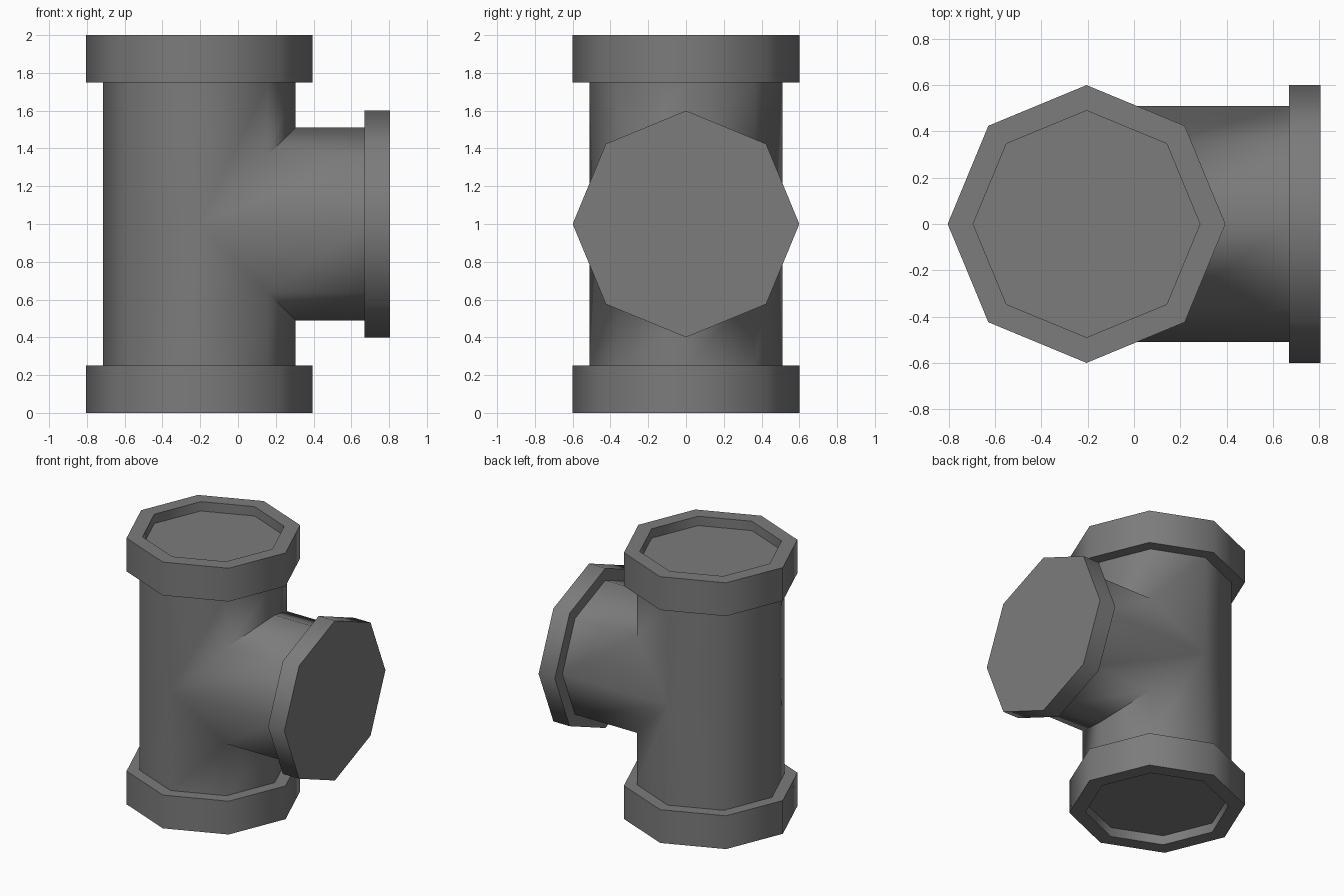
import bpy, bmesh, math

if "Cube" in bpy.data.objects:
    bpy.data.objects.remove(bpy.data.objects["Cube"])

CX, ZC = -0.205, 1.0      # axis of upright pipe, height of branch
R_PIPE, R_COLLAR, R_RECESS = 0.51, 0.6, 0.49
SIDES = 8

grey = bpy.data.materials.new("dark grey")
grey.diffuse_color = (0.2, 0.2, 0.2, 1)
grey.use_nodes = True
grey.node_tree.nodes["Principled BSDF"].inputs["Base Color"].default_value = grey.diffuse_color


def octagon(r):
    return [(r * math.cos(2 * math.pi * i / SIDES), r * math.sin(2 * math.pi * i / SIDES))
            for i in range(SIDES)]


def upright(r, z):
    return [(CX + a, b, z) for a, b in octagon(r)]


def sideways(r, x):
    return [(x, b, ZC + a) for a, b in octagon(r)]


def loft(bm, rings, cap_start=False, cap_end=False, skip=None):
    vs = [[bm.verts.new(p) for p in ring] for ring in rings]
    for k in range(len(vs) - 1):
        if k == skip:
            continue
        for i in range(SIDES):
            j = (i + 1) % SIDES
            bm.faces.new((vs[k][i], vs[k][j], vs[k + 1][j], vs[k + 1][i]))
    if cap_start:
        bm.faces.new(vs[0])
    if cap_end:
        bm.faces.new(vs[-1])


def finish(bm, name, angle=60):
    bmesh.ops.remove_doubles(bm, verts=bm.verts[:], dist=0.0005)
    bmesh.ops.recalc_face_normals(bm, faces=bm.faces[:])
    me = bpy.data.meshes.new(name)
    bm.to_mesh(me)
    bm.free()
    me.materials.append(grey)
    me.shade_smooth()
    me.set_sharp_from_angle(angle=math.radians(angle))
    ob = bpy.data.objects.new(name, me)
    bpy.context.collection.objects.link(ob)
    return ob


# Upright pipe with a mitred opening, and the branch that starts at the mitre
bm = bmesh.new()
ring = octagon(R_PIPE)
low = [(CX + a, b, ZC - max(a, 0)) for a, b in ring]
high = [(CX + a, b, ZC + max(a, 0)) for a, b in ring]
loft(bm, [upright(R_PIPE, 0.25), low, high, upright(R_PIPE, 1.75)], skip=1)
# left half of the upright pipe has no opening: low and high rings meet there
mitre = [(CX + abs(a), b, ZC + a) for a, b in ring]
loft(bm, [mitre, sideways(R_PIPE, 0.67)])
pipe = finish(bm, "tee_pipe", 44.9 + 10)

# Collars on the upright pipe, each with a shallow recess in its outer end
for name, z0, d in (("bottom_collar", 0.0, 1), ("top_collar", 2.0, -1)):
    bm = bmesh.new()
    profile = [(R_RECESS, 0.07), (R_RECESS, 0), (R_COLLAR, 0), (R_COLLAR, 0.25), (R_PIPE - 0.01, 0.25)]
    loft(bm, [upright(r, z0 + d * h) for r, h in profile], cap_start=True, cap_end=True)
    finish(bm, name)

# Flat-ended collar on the branch
bm = bmesh.new()
loft(bm, [sideways(r, x) for r, x in
          ((R_PIPE - 0.01, 0.67), (R_COLLAR, 0.67), (R_COLLAR, 0.805))],
     cap_start=True, cap_end=True)
finish(bm, "branch_collar")
